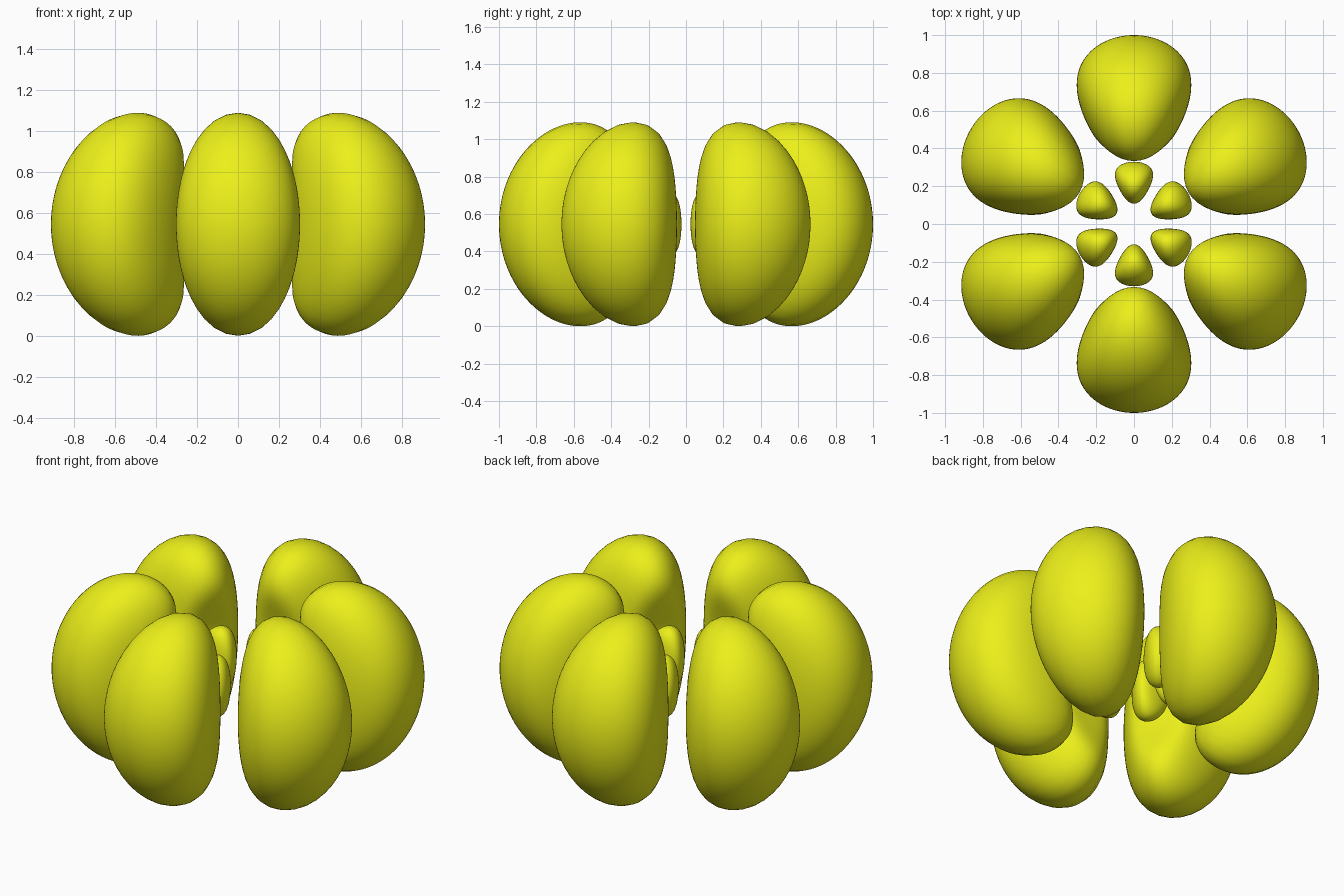
import bpy, bmesh, math

if "Cube" in bpy.data.objects:
    bpy.data.objects.remove(bpy.data.objects["Cube"])

RINGS, SEGS = 56, 56
LEVEL = 1.7          # iso level of the lobed field


def radial(r):
    return r ** 4 * abs(4 - r) * math.exp(-r)


def bisect(fn, lo, hi):
    """Root of fn, with fn(lo) > 0 > fn(hi)."""
    for _ in range(36):
        mid = (lo + hi) / 2
        if fn(mid) > 0:
            lo = mid
        else:
            hi = mid
    return (lo + hi) / 2


def edge(peak, limit):
    return bisect(lambda r: radial(r) - LEVEL, peak, limit)


R_MAX = edge(6.56, 20)
SCALE = 1 / R_MAX


def spread(level, a):
    """Angular half width of a lobe slice in direction a around its axis."""
    def g(d):
        x, y = math.cos(d), math.sin(d) * math.cos(a)
        return x ** 3 - 3 * x * y * y - level
    return bisect(g, 0, math.pi / 2)


def lobe_mesh(name, r0, r1):
    # stack of spherical slices from inner tip to outer tip, along +X
    bm = bmesh.new()
    tip_in = bm.verts.new((r0 * SCALE, 0, 0))
    rings = []
    for i in range(1, RINGS):
        r = r0 + (r1 - r0) * (1 - math.cos(math.pi * i / RINGS)) / 2
        ring = []
        for j in range(SEGS):
            a = 2 * math.pi * j / SEGS
            d = spread(LEVEL / radial(r), a)
            s = r * SCALE
            ring.append(bm.verts.new((s * math.cos(d),
                                      s * math.sin(d) * math.cos(a),
                                      s * math.sin(d) * math.sin(a))))
        rings.append(ring)
    tip_out = bm.verts.new((r1 * SCALE, 0, 0))
    for j in range(SEGS):
        k = (j + 1) % SEGS
        bm.faces.new((tip_in, rings[0][k], rings[0][j]))
        bm.faces.new((tip_out, rings[-1][j], rings[-1][k]))
        for a, b in zip(rings, rings[1:]):
            bm.faces.new((a[j], a[k], b[k], b[j]))
    bmesh.ops.recalc_face_normals(bm, faces=bm.faces)
    for f in bm.faces:
        f.smooth = True
    me = bpy.data.meshes.new(name)
    bm.to_mesh(me)
    bm.free()
    return me


yellow = bpy.data.materials.new("yellow")
yellow.diffuse_color = (0.84, 0.87, 0.01, 1)
yellow.use_nodes = True
yellow.node_tree.nodes["Principled BSDF"].inputs["Base Color"].default_value = yellow.diffuse_color

# inner and outer lobe shapes either side of the radial node
shapes = {
    "inner_lobe": lobe_mesh("inner_lobe", edge(2.44, 0), edge(2.44, 4)),
    "outer_lobe": lobe_mesh("outer_lobe", edge(6.56, 4), R_MAX),
}
half_height = max(v.co.z for v in shapes["outer_lobe"].vertices)

# six of each around the vertical axis
for name, me in shapes.items():
    me.materials.append(yellow)
    for k in range(6):
        ob = bpy.data.objects.new(f"{name}_{k + 1}", me)
        ob.location.z = half_height
        ob.rotation_euler.z = math.radians(30 + 60 * k)
        bpy.context.collection.objects.link(ob)
